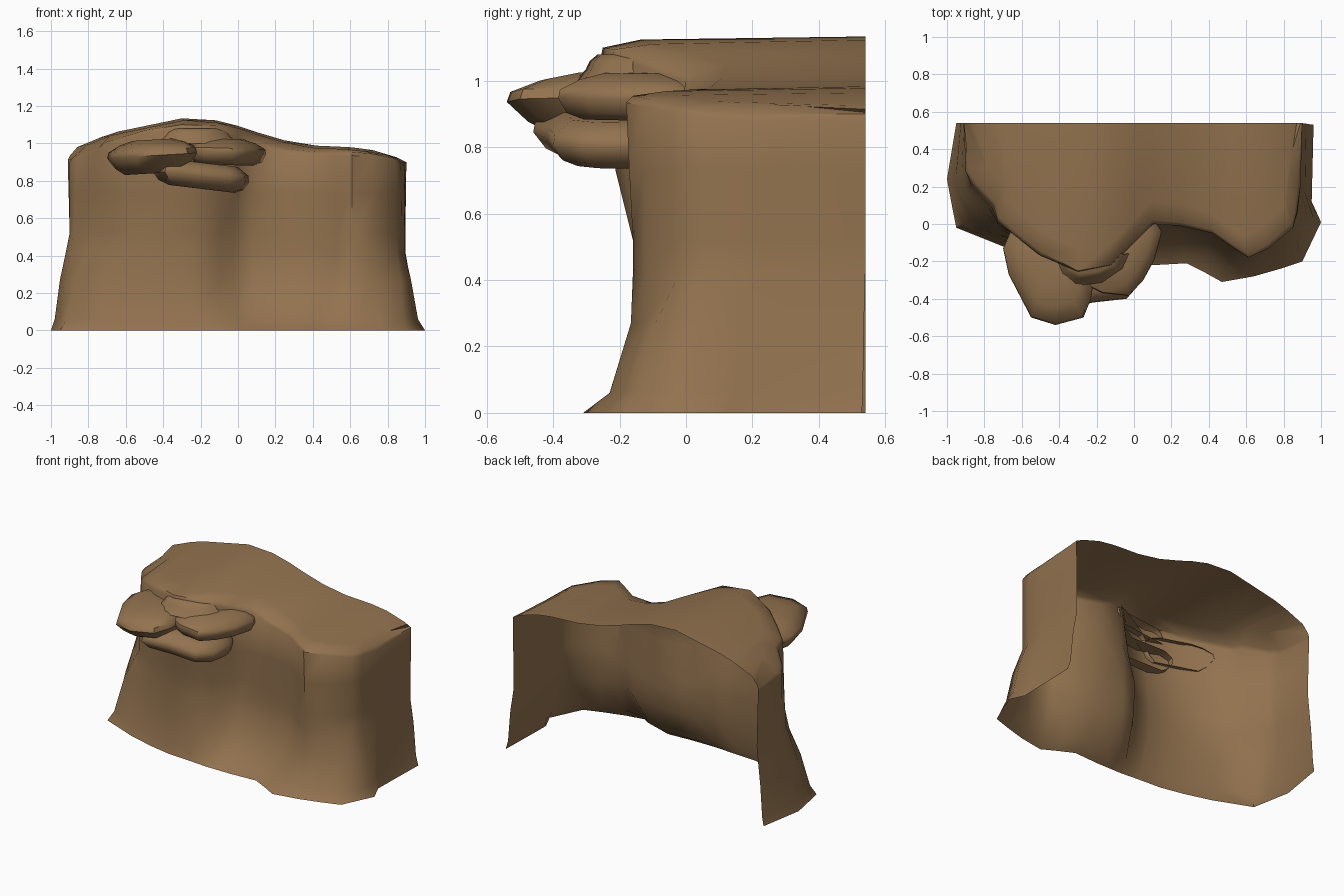
import bpy, bmesh, math
from mathutils import Vector

if "Cube" in bpy.data.objects:
    bpy.data.objects.remove(bpy.data.objects["Cube"])

brown = bpy.data.materials.new("earth brown")
brown.diffuse_color = (0.29, 0.17, 0.078, 1)
brown.use_nodes = True
brown.node_tree.nodes["Principled BSDF"].inputs["Base Color"].default_value = brown.diffuse_color


def finish(bm, name, angle):
    bmesh.ops.remove_doubles(bm, verts=bm.verts, dist=0.002)
    me = bpy.data.meshes.new(name)
    bm.to_mesh(me)
    bm.free()
    me.materials.append(brown)
    ob = bpy.data.objects.new(name, me)
    bpy.context.collection.objects.link(ob)
    bpy.ops.object.select_all(action='DESELECT')
    ob.select_set(True)
    bpy.context.view_layer.objects.active = ob
    bpy.ops.object.shade_smooth_by_angle(angle=math.radians(angle))
    return ob


def loft(bm, rows):
    """Skin rows of points, each running left to right, from low to high."""
    vs = [[bm.verts.new(p) for p in r] for r in rows]
    for a, b in zip(vs, vs[1:]):
        for i in range(len(a) - 1):
            bm.faces.new((a[i], a[i + 1], b[i + 1], b[i]))
    return vs


def interp(x, pts):
    for (x0, z0), (x1, z1) in zip(pts, pts[1:]):
        if x <= x1:
            t = max(0, (x - x0) / (x1 - x0))
            return z0 + (z1 - z0) * t
    return pts[-1][1]


# Cliff columns from back left, round the front, to back right:
# base x, y | mid-height x, y | rim x, y, z
columns = [
    (-.95, .54, -.90, .54, -.91, .54, .91),
    (-1.0, .24, -.90, .28, -.90, .28, .92),
    (-.97, .08, -.88, .20, -.86, .21, .94),
    (-.95, -.02, -.78, .09, -.75, .10, .98),
    (-.70, -.12, -.73, .00, -.73, .02, 1.0),
    (-.52, -.17, -.57, -.10, -.64, -.06, 1.03),
    (-.37, -.20, -.42, -.15, -.50, -.17, 1.07),
    (-.20, -.21, -.25, -.16, -.30, -.255, 1.10),
    (-.08, -.22, -.10, -.13, -.12, -.22, 1.095),
    (.00, -.22, -.02, -.02, .00, -.10, 1.05),
    (.10, -.22, .08, .00, .10, .00, 1.02),
    (.28, -.21, .25, -.01, .25, -.01, .97),
    (.38, -.26, .42, -.04, .42, -.05, .955),
    (.47, -.31, .53, -.12, .52, -.12, .955),
    (.64, -.28, .61, -.16, .61, -.18, .955),
    (.78, -.24, .73, -.12, .72, -.13, .945),
    (.90, -.20, .85, -.02, .85, -.02, .92),
    (1.0, .01, .875, .06, .87, .06, .91),
    (.95, .12, .89, .20, .89, .20, .90),
    (.96, .53, .895, .54, .90, .54, .90),
]
# Skyline along the open back edge
skyline = [(-.92, .91), (-.86, .98), (-.68, 1.055), (-.28, 1.138), (-.08, 1.12),
           (.1, 1.06), (.27, 1.01), (.37, .99), (.6, .98), (.79, .955), (.9, .90)]

rows = [[] for _ in range(10)]
for bx, by, mx, my, rx, ry, rz in columns:
    base, mid, rim = Vector((bx, by)), Vector((mx, my)), Vector((rx, ry))
    # flared foot (bulging at the left, steep at the front), then the wall
    foot = (.2, .48, .8) if bx < -.6 else (.42, .95, 1) if bx < .85 else (.3, .6, 1)
    for row, z, t in zip(range(5), (0, .06, .27, .42, .52), (0, *foot, 1)):
        rows[row].append((*base.lerp(mid, t), z))
    rows[5].append((*mid.lerp(rim, .55), .73))
    rows[6].append((rx, ry, rz - .02))
    # bevelled rim and top running to the back edge
    d = Vector((rx * .7, .54)) - rim
    end = ry > .53
    u = Vector((0, 0)) if end else d.normalized()
    a, b = rim + u * (.004 if ry < -.2 else .02), rim + u * .12
    back = rz if end else interp(rx, skyline)
    inner = rz if end else max(rz, interp(b.x, skyline) - .012)
    rows[7].append((*a, rz))
    rows[8].append((*b, inner))
    rows[9].append((rx, .54, back))
bm = bmesh.new()
loft(bm, rows)
finish(bm, "cliff_shell", 45)


def ledge(name, outline, centre, levels, tilt=0.0):
    """Slab of rock: front outline scaled about a centre at each (z, scale)."""
    bm = bmesh.new()
    c = Vector(centre)
    rws = []
    for z, s in levels:
        r = []
        for p in outline:
            q = c + (Vector(p) - c) * s
            r.append((q.x, q.y, z + tilt * (q.x - c.x)))
        rws.append(r)
    vs = loft(bm, rws)
    bm.faces.new(vs[-1])
    bm.faces.new(vs[0][::-1])
    finish(bm, name, 50)


# Jutting rock ledges on the left hump
ledge("left_ledge",
      [(-.66, -.04), (-.70, -.13), (-.67, -.27), (-.55, -.50), (-.42, -.54),
       (-.27, -.50), (-.23, -.40), (-.21, -.28), (-.26, -.21)],
      (-.45, -.18), [(.84, .62), (.875, .82), (.935, 1), (.965, .97), (1.0, .72), (1.02, .45)], .06)
ledge("right_ledge",
      [(-.27, -.21), (-.25, -.33), (-.17, -.37), (-.03, -.385), (.05, -.30),
       (.11, -.19), (.15, -.04), (.12, .01)],
      (-.08, -.13), [(.885, .7), (.905, .9), (.95, 1), (.975, .98), (1.005, .75), (1.025, .45)], -.03)
ledge("lower_ledge",
      [(-.42, -.14), (-.46, -.34), (-.39, -.46), (-.22, -.42), (-.04, -.40),
       (.04, -.31), (.06, -.16), (.02, -.08)],
      (-.18, -.17), [(.755, .68), (.775, .87), (.82, 1), (.855, .98), (.895, .75)], -.12)
ledge("upper_ledge",
      [(-.38, -.20), (-.36, -.25), (-.30, -.29), (-.18, -.275), (-.09, -.23), (-.06, -.16)],
      (-.24, -.17), [(1.0, 1.35), (1.035, 1.1), (1.06, 1), (1.08, .8)])
